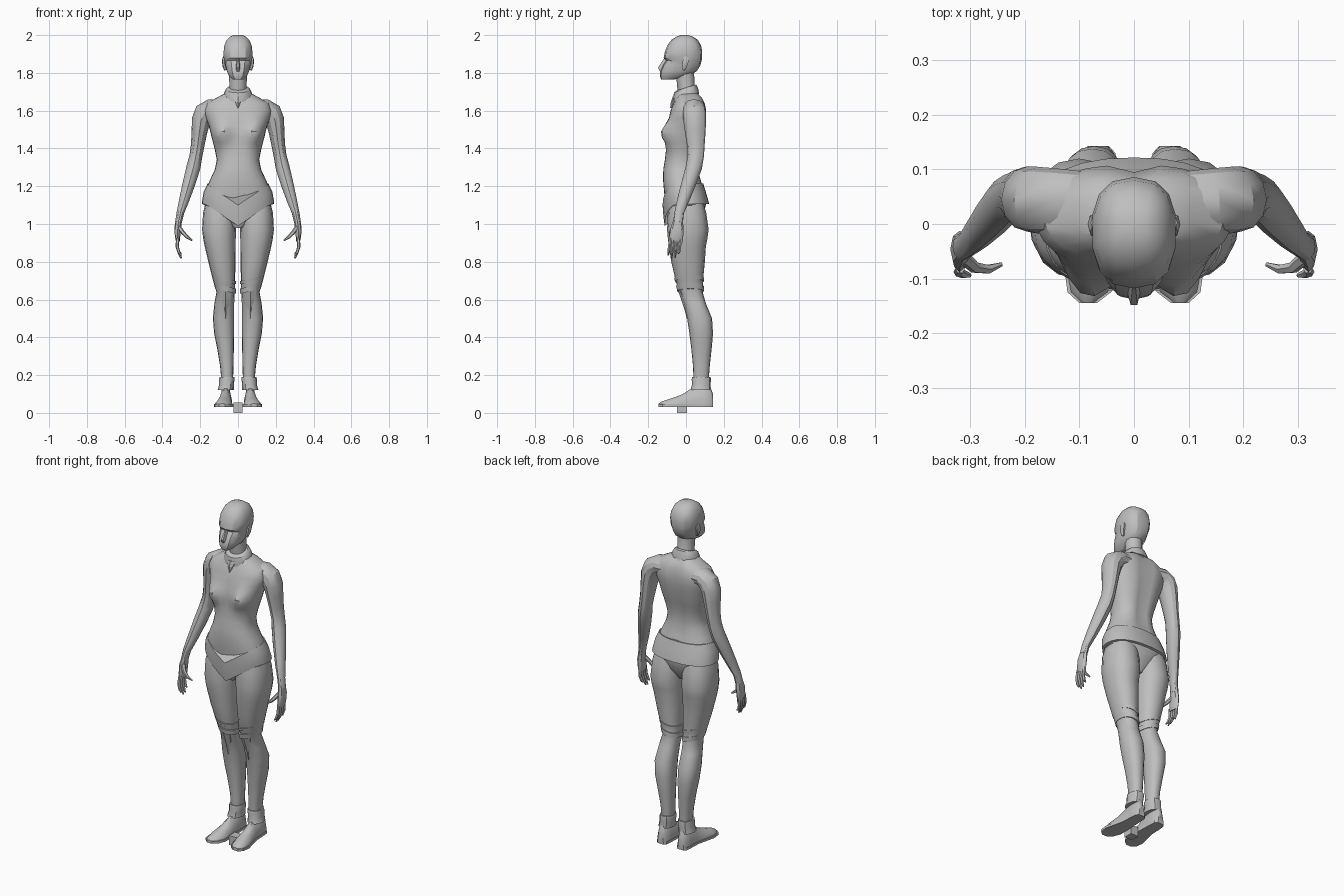
import bpy, bmesh, math
from mathutils import Vector

grey = bpy.data.materials.new("plain grey")
grey.diffuse_color = (0.52, 0.52, 0.52, 1)


def finish(name, bm, mirror=False, angle=35):
    bmesh.ops.recalc_face_normals(bm, faces=bm.faces)
    me = bpy.data.meshes.new(name)
    bm.to_mesh(me)
    bm.free()
    me.materials.append(grey)
    ob = bpy.data.objects.new(name, me)
    bpy.context.collection.objects.link(ob)
    bpy.ops.object.select_all(action='DESELECT')
    ob.select_set(True)
    bpy.context.view_layer.objects.active = ob
    bpy.ops.object.shade_smooth_by_angle(angle=math.radians(angle))
    if mirror:
        ob.modifiers.new("mirror", 'MIRROR').use_mirror_merge = False
    return ob


def loft(name, rings, mirror=False, angle=35):
    """Skin a list of equal point loops and cap both ends."""
    bm = bmesh.new()
    loops = [[bm.verts.new(p) for p in r] for r in rings]
    n = len(loops[0])
    for a, b in zip(loops, loops[1:]):
        for i in range(n):
            j = (i + 1) % n
            bm.faces.new((a[i], a[j], b[j], b[i]))
    bm.faces.new(loops[0][::-1])
    bm.faces.new(loops[-1])
    return finish(name, bm, mirror, angle)


def power(v, e):
    return math.copysign(abs(v) ** e, v)


def ring(z, x0, x1, yf, yb, n=16, e=0.9, warp=None):
    """Horizontal rounded loop; warp may shift each point."""
    pts = []
    for i in range(n):
        t = 2 * math.pi * i / n
        p = Vector(((x0 + x1) / 2 + (x1 - x0) / 2 * power(math.sin(t), e),
                    (yf + yb) / 2 - (yb - yf) / 2 * power(math.cos(t), e), z))
        pts.append(warp(p) if warp else p)
    return pts


def tube(name, path, n=10, mirror=False, angle=35):
    """Path of (x, y, z, side radius, depth radius)."""
    c = [Vector(p[:3]) for p in path]
    rings = []
    for i, p in enumerate(path):
        t = (c[min(i + 1, len(c) - 1)] - c[max(i - 1, 0)]).normalized()
        u = Vector((0, 1, 0)).cross(t).normalized()
        v = t.cross(u)
        rings.append([c[i] + u * p[3] * math.cos(a) + v * p[4] * math.sin(a)
                      for a in (2 * math.pi * k / n for k in range(n))])
    return loft(name, rings, mirror, angle)


# Torso, with bust swelling and a spine groove
def body(p):
    if p.y < 0:
        p.y -= 0.052 * math.exp(-((abs(p.x) - 0.09) / 0.05) ** 2 - ((p.z - 1.48) / 0.055) ** 2)
    elif p.z > 1.2:
        p.y -= 0.015 * math.exp(-(p.x / 0.03) ** 2)
    return p


torso = [(0.98, .03, -.07, .05), (1.04, .11, -.095, .09), (1.10, .178, -.108, .105),
         (1.13, .182, -.112, .105), (1.18, .172, -.117, .095), (1.24, .145, -.122, .08),
         (1.29, .122, -.12, .07), (1.34, .112, -.112, .068), (1.39, .122, -.106, .075),
         (1.43, .132, -.102, .084), (1.46, .14, -.098, .092), (1.49, .147, -.096, .097),
         (1.52, .155, -.094, .104), (1.56, .17, -.09, .108), (1.60, .18, -.082, .11),
         (1.64, .165, -.066, .102), (1.67, .11, -.052, .09), (1.70, .055, -.045, .06)]
loft("torso", [ring(z, -w, w, f, b, 28, 0.85, body) for z, w, f, b in torso])


# Hip panel dipping to a V at the front
def vee(p):
    if p.y < 0:
        p.z -= 0.115 * max(0, 1 - abs(p.x) / 0.17)
    return p


hips = [(1.105, .192, -.113, .122), (1.125, .19, -.116, .118), (1.17, .182, -.121, .105),
        (1.215, .163, -.124, .091)]
loft("hip_panel", [ring(z, -w, w, f, b, 28, 0.85, vee) for z, w, f, b in hips], angle=30)

# Legs
leg = [(1.12, .02, .17, -.085, .09), (1.06, .01, .185, -.096, .107), (.97, .011, .19, -.1, .12),
       (.92, .012, .184, -.096, .113), (.88, .013, .176, -.09, .105), (.80, .014, .157, -.078, .1),
       (.70, .015, .132, -.055, .09), (.64, .018, .114, -.036, .088), (.58, .02, .125, -.012, .105),
       (.50, .02, .133, .006, .138), (.42, .02, .126, .018, .143), (.34, .022, .11, .028, .136),
       (.25, .024, .095, .037, .126), (.17, .026, .088, .04, .12)]
loft("leg", [ring(z, a, b, f, k, 16, 0.88) for z, a, b, f, k in leg], True)


# Knee bands, higher on the outside
def slope(p):
    p.z += 0.25 * (p.x - 0.07)
    return p


for nm, rows in (("knee_band", [(.645, .012, .121, -.046, .094), (.672, .011, .128, -.052, .094)]),
                 ("thigh_band", [(.695, .012, .134, -.058, .094), (.712, .011, .138, -.063, .096)])):
    loft(nm, [ring(z, a, b, f, k, 16, 0.88, slope) for z, a, b, f, k in rows], True)

# Pointed knee plate
loft("knee_plate", [ring(z, .066 - w, .066 + w, f, f + .05, 6) for z, w, f in
                    ((.648, .036, -.042), (.60, .03, -.026), (.55, .018, -.009), (.50, .004, .004))], True)

# Ankle cuffs
cuff = [(.12, .022, .108, .024, .132), (.15, .022, .1, .032, .13), (.178, .018, .1, .03, .132),
        (.19, .02, .098, .033, .13)]
loft("ankle_cuff", [ring(z, a, b, f, k, 12) for z, a, b, f, k in cuff], True)

# Shoes: upper lofted from toe to heel, on a thin flat sole
shoe = [(-.145, .068, .1, .05), (-.125, .042, .122, .062), (-.08, .024, .128, .076),
        (-.02, .026, .114, .098), (.03, .028, .102, .13), (.09, .03, .1, .145),
        (.13, .034, .096, .135), (.143, .046, .085, .10)]
upper = []
for y, a, b, top in shoe:
    m, w = (a + b) / 2, (b - a) / 2
    h = top - .034
    upper.append([Vector((m + w * s, y, .034 + h * k)) for s, k in
                  ((-.92, 0), (-.88, .35), (-.6, .8), (-.2, 1), (.2, 1), (.6, .8), (.88, .35), (.92, 0))])
loft("shoe", upper, True, 40)
outline = [(a, y) for y, a, b, t in shoe] + [(b, y) for y, a, b, t in shoe[::-1]]
loft("sole", [[Vector((x, y, z)) for x, y in outline] for z in (.032, .046)], True)

# Standing peg
loft("peg", [[Vector((x, y, z)) for x, y in ((-.025, -.048), (.025, -.048), (.025, .005), (-.025, .005))]
             for z in (0, .055)])

# Arms
tube("arm", [(.09, .04, 1.612, .045, .056), (.145, .042, 1.612, .05, .06), (.178, .044, 1.59, .054, .061),
             (.195, .046, 1.55, .05, .06), (.204, .049, 1.49, .042, .055), (.213, .052, 1.42, .036, .047),
             (.223, .052, 1.36, .034, .043), (.236, .042, 1.30, .037, .043), (.258, .016, 1.22, .034, .039),
             (.284, -.014, 1.13, .027, .032), (.305, -.036, 1.06, .02, .025), (.315, -.042, 1.01, .018, .026)],
     12, True, 32)

# Hands
tube("palm", [(.313, -.041, 1.025, .016, .024), (.319, -.046, .98, .018, .034),
              (.32, -.052, .93, .014, .037), (.318, -.054, .905, .009, .035)], 8, True)
for i in range(4):
    y = -.082 + i * .018
    low = (.835, .818, .822, .845)[i]
    tube(f"finger_{i + 1}", [(.319, y, .925, .009, .009), (.322, y - .006, .88, .009, .009),
                             (.313, y - .01, .85, .008, .008), (.301, y - .012, low, .004, .004)], 6, True)
tube("thumb", [(.314, -.06, .985, .012, .014), (.292, -.08, .955, .011, .011),
               (.268, -.083, .93, .009, .009), (.243, -.074, .913, .004, .004)], 6, True)

# Neck and collar
tube("neck", [(0, .018, 1.66, .055, .055), (0, .0, 1.72, .045, .046), (0, -.005, 1.80, .048, .048)], 12)


def tilt(p):
    p.z += 0.32 * p.y
    return p


collar = [(1.665, .078, -.066, .07), (1.69, .075, -.068, .066), (1.715, .062, -.064, .058),
          (1.722, .052, -.05, .05)]
loft("collar", [ring(z, -w, w, f, b, 14, 0.9, tilt) for z, w, f, b in collar], angle=30)
loft("collar_point", [ring(z, -w, w, f, f + .03, 6) for z, w, f in
                      ((1.615, .003, -.084), (1.645, .016, -.08), (1.675, .03, -.07))], angle=20)

# Head: jaw, recessed eye line, brow and skull
head = [(1.765, .028, -.132, -.06), (1.785, .05, -.139, .02), (1.81, .06, -.137, .058),
        (1.84, .067, -.124, .076), (1.866, .073, -.106, .083), (1.88, .077, -.118, .085),
        (1.91, .078, -.112, .086), (1.945, .074, -.099, .08), (1.975, .061, -.077, .062),
        (1.992, .043, -.05, .036), (2.0, .024, -.026, .012)]
loft("head", [ring(z, -w, w, f, b, 14, 0.8) for z, w, f, b in head], angle=30)

# Nose wedge
loft("nose", [[Vector((-w, -.09, z)), Vector((-w * .3, f, z)), Vector((w * .3, f, z)), Vector((w, -.09, z))]
              for z, w, f in ((1.808, .022, -.138), (1.828, .02, -.149), (1.875, .01, -.117))], angle=20)

# Ears
tube("ear", [(.066, -.012, 1.815, .008, .008), (.074, -.008, 1.84, .009, .016),
             (.077, .0, 1.87, .008, .018), (.075, .002, 1.885, .004, .01)], 6, True)
